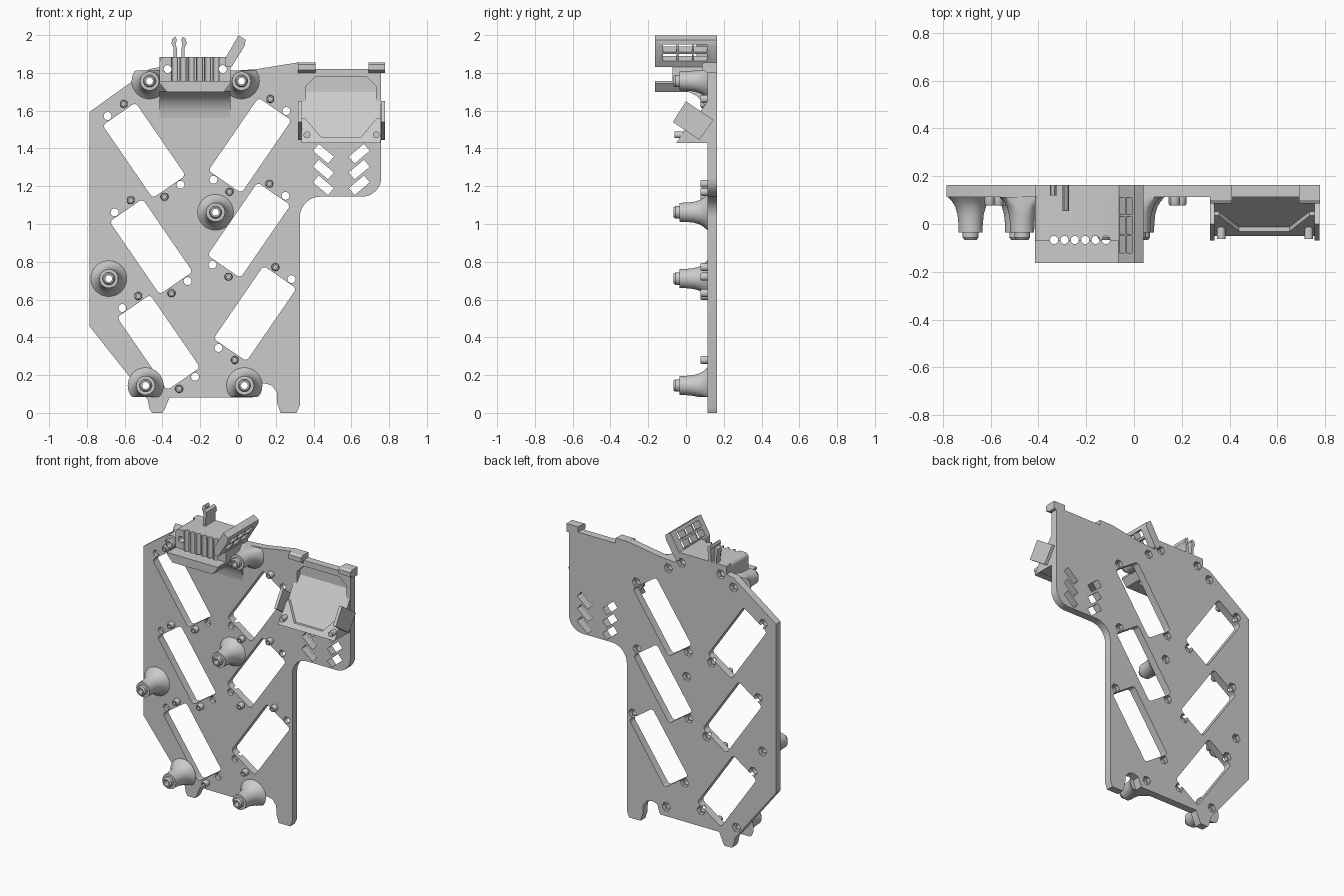
import bpy, bmesh
from math import sin, cos, pi, radians

if "Cube" in bpy.data.objects:
    bpy.data.objects.remove(bpy.data.objects["Cube"])

F, B = 0.113, 0.163          # front and back of the main plate


def arc(cx, cz, r, a0, a1, n=8):
    return [(cx + r * cos(radians(a0 + (a1 - a0) * i / n)),
             cz + r * sin(radians(a0 + (a1 - a0) * i / n))) for i in range(n + 1)]


def circle(cx, cz, r, n=24):
    return [(cx + r * cos(2 * pi * i / n), cz + r * sin(2 * pi * i / n)) for i in range(n)]


def rect(cx, cz, l, w, deg, r=0.0):
    """Rotated rectangle outline, optionally with round corners."""
    pts = []
    for sx, sz, a in ((1, 1, 0), (-1, 1, 90), (-1, -1, 180), (1, -1, 270)):
        ox, oz = sx * (l / 2 - r), sz * (w / 2 - r)
        pts += arc(ox, oz, r, a, a + 90, 4) if r else [(ox, oz)]
    c, s = cos(radians(deg)), sin(radians(deg))
    return [(cx + x * c - z * s, cz + x * s + z * c) for x, z in pts]


def part(name, *prisms):
    """Object made of prisms given as (outline, axis, from, to)."""
    bm = bmesh.new()
    for pts, axis, a, b in prisms:
        place = {'x': lambda p, t: (t, p[0], p[1]),
                 'y': lambda p, t: (p[0], t, p[1]),
                 'z': lambda p, t: (p[0], p[1], t)}[axis]
        lo = [bm.verts.new(place(p, a)) for p in pts]
        hi = [bm.verts.new(place(p, b)) for p in pts]
        bm.faces.new(lo)
        bm.faces.new(hi[::-1])
        for i in range(len(pts)):
            j = (i + 1) % len(pts)
            bm.faces.new((lo[i], hi[i], hi[j], lo[j]))
    return finish(name, bm)


def lathe(name, x, z, prof, n=32, floor=0.0, top=2.0):
    """Ring-shaped turned part around a y axis, profile is (radius, y)."""
    bm = bmesh.new()
    rings = [[bm.verts.new((x + r * cos(2 * pi * i / n), y,
                            min(top, max(floor, z + r * sin(2 * pi * i / n)))))
              for i in range(n)] for r, y in prof]
    for k in range(len(rings)):
        p, q = rings[k], rings[(k + 1) % len(rings)]
        for i in range(n):
            j = (i + 1) % n
            bm.faces.new((p[i], p[j], q[j], q[i]))
    return finish(name, bm)


def finish(name, bm):
    bmesh.ops.recalc_face_normals(bm, faces=bm.faces)
    me = bpy.data.meshes.new(name)
    bm.to_mesh(me)
    bm.free()
    ob = bpy.data.objects.new(name, me)
    bpy.context.collection.objects.link(ob)
    return ob


def cut(ob, *prisms):
    cutter = part("cutter", *prisms)
    cutter.hide_render = True
    m = ob.modifiers.new("cut", 'BOOLEAN')
    m.operation, m.solver, m.object = 'DIFFERENCE', 'EXACT', cutter
    bpy.context.view_layer.objects.active = ob
    bpy.ops.object.modifier_apply(modifier=m.name)
    bpy.data.objects.remove(cutter)


def shear(ob):
    """Lean a part back like the tray face."""
    for v in ob.data.vertices:
        v.co.y += (v.co.z - 1.45) * 0.66


# Main plate outline
outline = [(-0.785, 1.594), (-0.785, 0.457), (-0.478, 0.07), (-0.468, 0.02), (-0.455, 0),
           (-0.40, 0), (-0.388, 0.02), (-0.362, 0.082), (0.08, 0.082), (0.10, 0.145),
           (0.14, 0.157), (0.18, 0.145), (0.205, 0.11), (0.208, 0.05), (0.225, 0),
           (0.31, 0), (0.327, 0.04)]
outline += arc(0.437, 1.035, 0.11, 180, 90)
outline += arc(0.658, 1.245, 0.10, -90, 0)
outline += [(0.758, 1.82), (0.41, 1.82), (0.39, 1.85), (0.315, 1.855), (0.10, 1.82), (-0.04, 1.81),
            (-0.04, 1.885), (-0.415, 1.885), (-0.415, 1.83), (-0.47, 1.82)]
plate = part("main_plate", (outline, 'y', F, B))

# Layout of windows, screw holes, pins and standoffs
windows = [(-0.497, 1.39, -1), (-0.46, 0.88, -1), (-0.42, 0.373, -1),
           (0.063, 1.416, 1), (0.058, 0.967, 1), (0.09, 0.526, 1)]
standoffs = [(-0.489, 0.145), (0.034, 0.145), (-0.684, 0.711),
             (-0.119, 1.062), (-0.468, 1.757), (0.018, 1.757)]
bracket_holes = [(-0.373, 1.82), (-0.08, 1.82)]
holes = [(x + s * k * 0.193, z + k * 0.182) for x, z, s in windows for k in (1, -1)]
pins = [(x + s * k * 0.108, z + k * 0.246) for x, z, s in windows for k in (1, -1)]

# Cut windows, chevron slots, holes, hex nut pockets and the tray recess
cut(plate, *[(rect(x, z, 0.468, 0.212, s * 55.5, 0.02), 'y', 0, 0.3) for x, z, s in windows],
    *[(rect(x, z, 0.105, 0.048, a), 'y', 0, 0.3)
      for x, a in ((0.452, -40), (0.642, 40)) for z in (1.372, 1.288, 1.205)])
cut(plate, *[(circle(x, z, 0.021), 'y', 0, 0.3) for x, z in holes + bracket_holes],
    *[(circle(x, z, 0.018), 'y', 0, 0.3) for x, z in standoffs])
cut(plate, *[(circle(x, z, 0.031, 6), 'y', 0.138, 0.3) for x, z in holes + bracket_holes + standoffs])
cut(plate, ([(0.36, 1.5), (0.36, 1.73), (0.41, 1.78), (0.68, 1.78), (0.73, 1.73), (0.73, 1.5)],
            'y', 0, 0.145))

# Flared standoffs and small pins
for x, z in standoffs:
    lathe("standoff", x, z, [(0.018, F), (0.095, F), (0.078, 0.095), (0.064, 0.072), (0.055, 0.04),
                             (0.051, 0.0), (0.05, -0.035), (0.033, -0.035), (0.033, -0.056),
                             (0.026, -0.066), (0.018, -0.066)], floor=0.083, top=1.813)
for x, z in pins:
    lathe("pin", x, z, [(0.01, F), (0.021, F), (0.021, 0.084), (0.017, 0.077), (0.01, 0.077)], 20)

# Cable bracket: block, projecting lip and curved support below
block = part("bracket_block", ([(-0.415, 1.757), (-0.04, 1.757)] + arc(-0.065, 1.86, 0.025, 0, 90, 4)
                               + arc(-0.39, 1.86, 0.025, 90, 180, 4), 'y', -0.072, F))
lip = part("bracket_lip", ([(-0.415, 1.757), (-0.415, 1.745), (-0.375, 1.70), (-0.075, 1.70),
                            (-0.04, 1.745), (-0.04, 1.757)], 'y', -0.163, F))
wires = [(circle(-0.335 + 0.0436 * i, -0.067, 0.017, 16), 'z', 1.6, 2.0) for i in range(6)]
cut(block, *wires)
cut(block, *[(circle(x, z, 0.021), 'y', -0.3, 0.3) for x, z in bracket_holes])
cut(lip, *wires)
part("bracket_support", ([(0.0, 1.705), (F, 1.705), (F, 1.56), (0.108, 1.60), (0.09, 1.645),
                          (0.055, 1.68)], 'x', -0.415, -0.04))

# Slanted slotted fin beside the bracket
fin = part("slotted_fin", ([(-0.066, 1.88), (0.003, 1.999), (0.04, 1.975), (0.036, 1.945),
                            (-0.035, 1.83), (-0.066, 1.83)], 'y', -0.163, 0.163))
cut(fin, *[(rect(x, z, 0.044, 0.3, 58), 'y', y - 0.036, y + 0.036)
           for x, z in ((-0.022, 1.892), (0.008, 1.942)) for y in (-0.085, -0.005, 0.075)])

# Two-prong clip on top of the bracket
for s, front in ((-1, 0.12), (1, 0.055)):
    c = -0.312
    part("cable_prong", ([(c + s * 0.012, 1.88), (c + s * 0.03, 1.88), (c + s * 0.03, 1.935),
                          (c + s * 0.04, 1.955), (c + s * 0.036, 1.98), (c + s * 0.02, 1.992),
                          (c + s * 0.012, 1.975), (c + s * 0.018, 1.95), (c + s * 0.012, 1.93)],
                         'y', front, B))

# Leaning tray: body, raised rim, side clips, pegs
part("tray_body", ([(0.15, 1.707), (-0.02, 1.45), (0.0, 1.43), (0.15, 1.43)], 'x', 0.36, 0.73))
part("tray_sides", *[([(0.118, 1.657), (-0.02, 1.45), (0.0, 1.43), (0.118, 1.43)], 'x', a, b)
                     for a, b in ((0.335, 0.36), (0.73, 0.755))])
shear(part("tray_rim", ([(0.335, 1.56), (0.335, 1.43), (0.755, 1.43), (0.755, 1.56), (0.735, 1.56),
                         (0.65, 1.46), (0.44, 1.46), (0.355, 1.56)], 'y', -0.038, 0.01)))
for a, b in ((0.318, 0.338), (0.756, 0.777)):
    part("tray_side_clip", ([(-0.07, 1.54), (0.0, 1.65), (0.145, 1.55), (0.07, 1.445)], 'x', a, b))
for x in (0.365, 0.732):
    part("tray_peg", (circle(x, 1.472, 0.018, 16), 'y', -0.062, 0.0))

# Hooks on the plate's top corners
for a, b in ((0.318, 0.41), (0.69, 0.778)):
    part("top_hook", ([(B, 1.80), (B, 1.855), (0.10, 1.855), (0.085, 1.845), (0.085, 1.815),
                       (0.10, 1.81), (F, 1.80)], 'x', a, b))

# Smooth the curved surfaces, keep hard edges
bpy.ops.object.select_all(action='SELECT')
bpy.ops.object.shade_smooth_by_angle(angle=radians(30))
